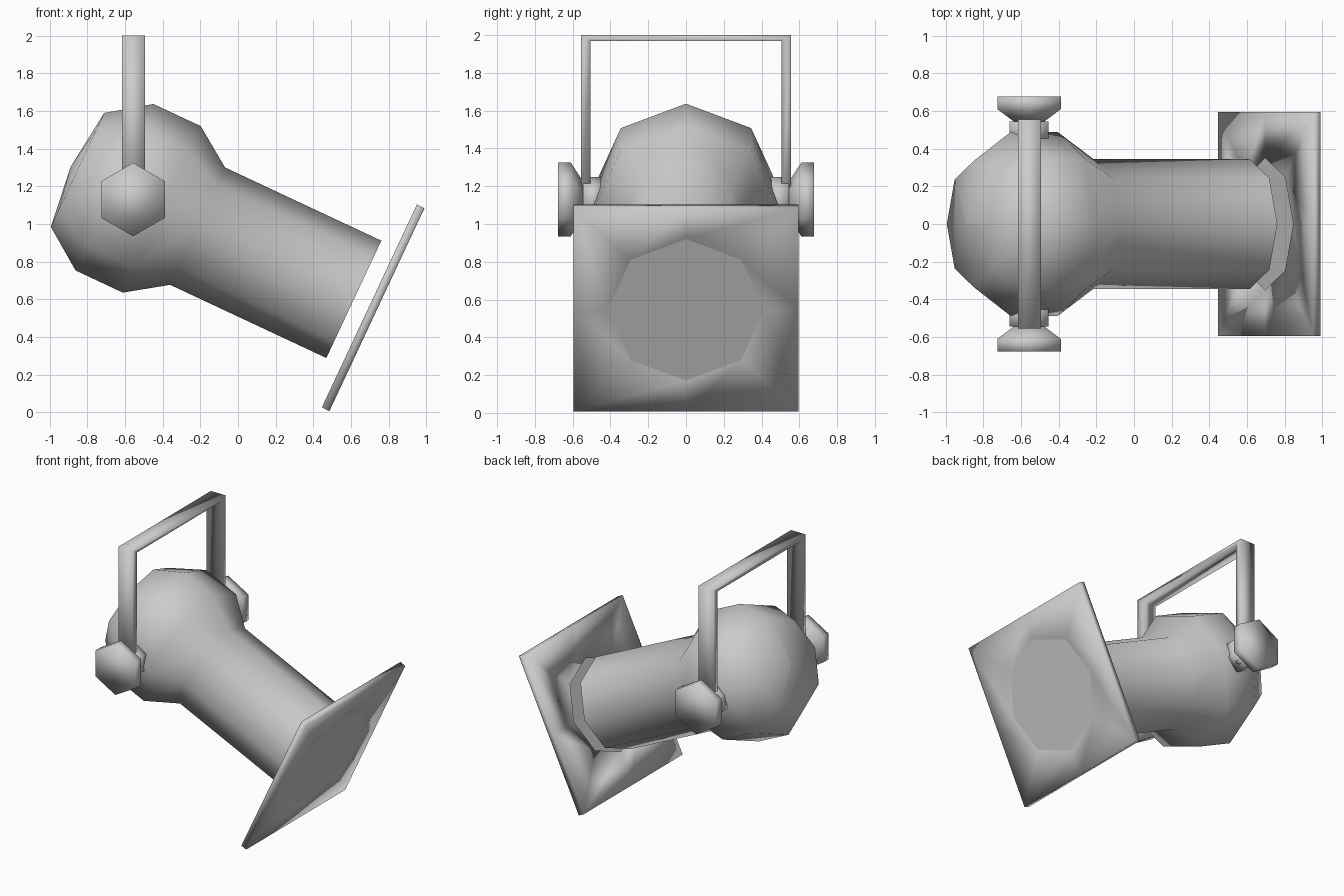
import bpy, bmesh, math
from mathutils import Vector

if "Cube" in bpy.data.objects:
    bpy.data.objects.remove(bpy.data.objects["Cube"])

TILT = math.radians(25.1)
AIM = Vector((math.cos(TILT), 0, -math.sin(TILT)))   # beam direction
UP = Vector((math.sin(TILT), 0, math.cos(TILT)))


def finish(name, bm, angle=180):
    bmesh.ops.remove_doubles(bm, verts=bm.verts, dist=0.0005)
    bmesh.ops.recalc_face_normals(bm, faces=bm.faces)
    me = bpy.data.meshes.new(name)
    bm.to_mesh(me)
    bm.free()
    me.shade_smooth()
    if angle < 180:
        me.set_sharp_from_angle(angle=math.radians(angle))
    ob = bpy.data.objects.new(name, me)
    bpy.context.collection.objects.link(ob)
    return ob


def loft(name, rings, origin, axis, up, n=8, caps=True, angle=180):
    """Rings of (offset along axis, radius, is_square) joined into a skin."""
    bm = bmesh.new()
    side = axis.cross(up)
    loops = []
    for off, r, square in rings:
        loop = []
        for k in range(n):
            a = 2 * math.pi * k / n
            q = r * (math.sqrt(2) if square and k % 2 else 1)
            loop.append(bm.verts.new(origin + axis * off
                                     + (up * math.cos(a) + side * math.sin(a)) * q))
        loops.append(loop)
    for a, b in zip(loops, loops[1:]):
        for k in range(n):
            j = (k + 1) % n
            bm.faces.new((a[k], a[j], b[j], b[k]))
    if caps:
        bm.faces.new(loops[0])
        if len(loops) > 1:
            bm.faces.new(loops[-1])
    return finish(name, bm, angle)


# Lamp housing: rounded back bulb flowing into the octagonal barrel
profile = [(0, 0.344), (-0.916, 0.344), (-1.126, 0.488), (-1.403, 0.488),
           (-1.62, 0.334), (-1.66, 0.0005)]
loft("lamp_housing", [(o, r, False) for o, r in profile],
     Vector((0.615, 0, 0.60)), AIM, UP, angle=60)

# Square filter frame with a flared opening, and the filter sheet in it
centre = Vector((0.7175, 0, 0.555))
T = 0.0225
loft("filter_frame", [(-T, 0.35, False), (-T, 0.595, True), (T, 0.595, True),
                      (T, 0.414, False), (-T, 0.35, False)],
     centre, AIM, UP, caps=False)
loft("filter_sheet", [(T, 0.414, False)], centre, AIM, UP)

# Hanging yoke: U-shaped strap
X0, X1 = -0.617, -0.495
outline = [(-0.555, 1.03), (-0.555, 2.0), (0.555, 2.0), (0.555, 1.03),
           (0.505, 1.03), (0.505, 1.97), (-0.505, 1.97), (-0.505, 1.03)]
bm = bmesh.new()
a = [bm.verts.new((X0, y, z)) for y, z in outline]
b = [bm.verts.new((X1, y, z)) for y, z in outline]
for loop in (a, b):                      # two legs and the top bar
    for ids in ((0, 1, 6, 7), (1, 2, 5, 6), (2, 3, 4, 5)):
        bm.faces.new([loop[i] for i in ids])
for k in range(8):
    j = (k + 1) % 8
    bm.faces.new((a[k], a[j], b[j], b[k]))
finish("yoke", bm)

# Hexagonal pivots and clamp knobs on both sides
for label, s in (("left", -1), ("right", 1)):
    pivot = Vector((-0.557, 0, 1.13))
    out = Vector((0, s, 0))
    up = Vector((0, 0, 1))
    loft("pivot_" + label, [(0.44, 0.12, False), (0.545, 0.12, False)],
         pivot, out, up, n=6)
    loft("clamp_knob_" + label, [(0.545, 0.095, False), (0.61, 0.195, False),
                                 (0.678, 0.195, False)],
         pivot, out, up, n=6)
